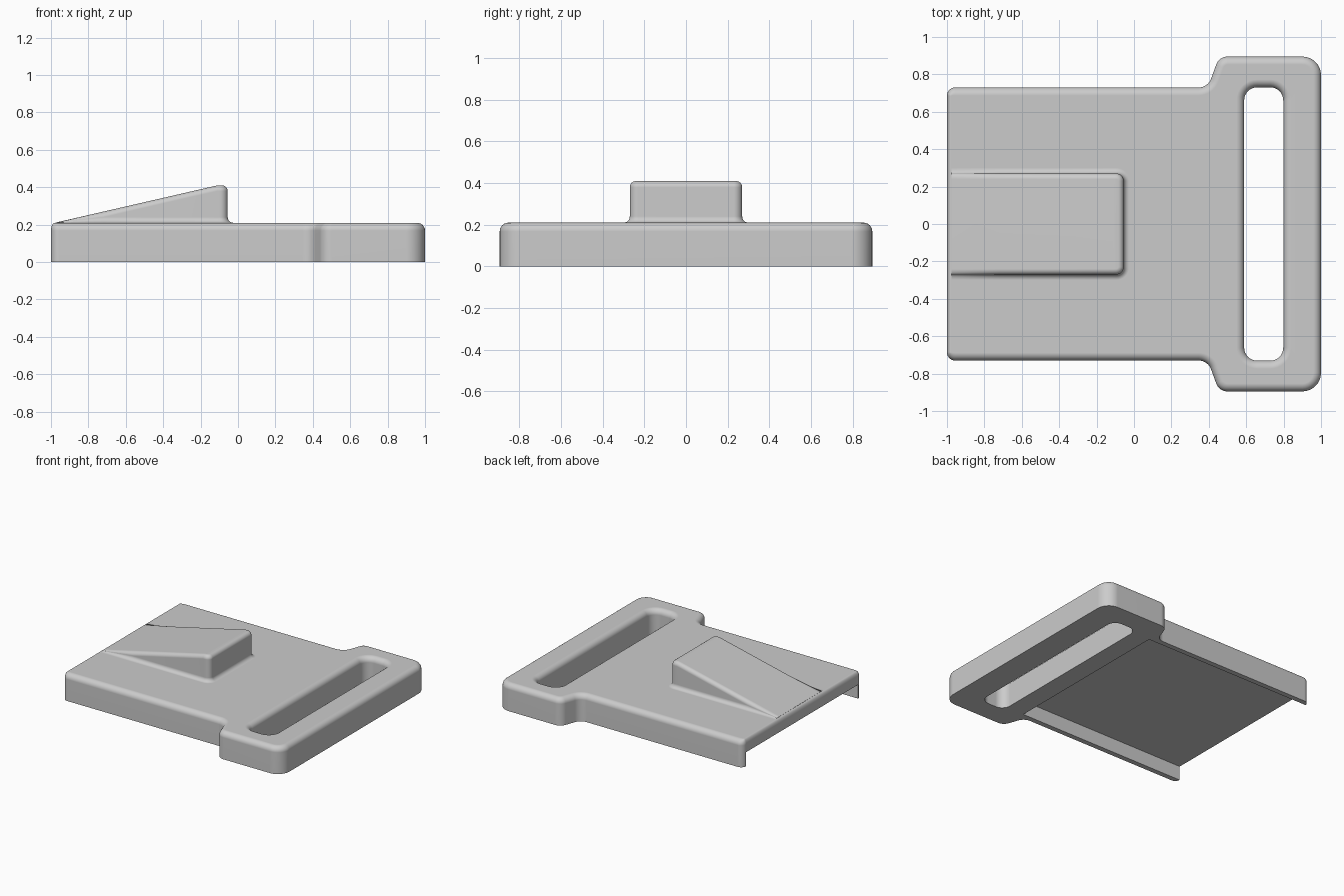
import bpy, bmesh, math
from mathutils import Vector

cube = bpy.data.objects.get("Cube")
if cube:
    bpy.data.objects.remove(cube)

grey = bpy.data.materials.new("light_grey_plastic")
grey.use_nodes = True
colour = (0.6, 0.6, 0.6, 1)
grey.diffuse_color = colour
grey.node_tree.nodes["Principled BSDF"].inputs["Base Color"].default_value = colour

TOP = 0.21
FILLET = 0.042
STEPS = 6


def rounded(corners, steps=8):
    """Outline from (x, y, radius) corners, counter-clockwise, with arcs."""
    out = []
    for i, (x, y, r) in enumerate(corners):
        p = Vector((x, y))
        a = (Vector(corners[i - 1][:2]) - p).normalized()
        b = (Vector(corners[(i + 1) % len(corners)][:2]) - p).normalized()
        half = a.angle(b) / 2
        centre = p + (a + b).normalized() * r / math.sin(half)
        start = p + a * r / math.tan(half) - centre
        turn = math.copysign(math.pi - 2 * half, b.cross(a))
        for k in range(steps + 1):
            t = turn * k / steps
            out.append(centre + Vector((start.x * math.cos(t) - start.y * math.sin(t),
                                        start.x * math.sin(t) + start.y * math.cos(t))))
    return out


def grow(outline, d, end_scale):
    """Offset an outline outward by d; the -x end may move less."""
    out = []
    for i, p in enumerate(outline):
        u = (p - outline[i - 1]).normalized()
        v = (outline[(i + 1) % len(outline)] - p).normalized()
        n = Vector((u.y + v.y, -u.x - v.x)).normalized()
        move = n * d / max(0.5, n.dot(Vector((u.y, -u.x))))
        if p.x < -0.9:
            move.x *= end_scale
        out.append(p + move)
    return out


def arc(d0, z0, r, first, last):
    """Fillet steps as (offset, z) pairs around a centre."""
    angles = [math.radians(first + (last - first) * k / STEPS) for k in range(STEPS + 1)]
    return [(d0 + r * math.cos(t), z0 + r * math.sin(t)) for t in angles]


def loft(name, outline, levels, end_scale=1.0):
    """Solid skinned through offset copies of the outline."""
    bm = bmesh.new()
    rings = [[bm.verts.new((p.x, p.y, z)) for p in grow(outline, d, end_scale)]
             for d, z in levels]
    n = len(outline)
    for low, high in zip(rings, rings[1:]):
        for i in range(n):
            j = (i + 1) % n
            bm.faces.new((low[i], low[j], high[j], high[i]))
    bm.faces.new(rings[0][::-1])
    bm.faces.new(rings[-1])
    bmesh.ops.recalc_face_normals(bm, faces=bm.faces)
    mesh = bpy.data.meshes.new(name)
    bm.to_mesh(mesh)
    bm.free()
    mesh.materials.append(grey)
    obj = bpy.data.objects.new(name, mesh)
    bpy.context.collection.objects.link(obj)
    return obj


def activate(obj):
    bpy.ops.object.select_all(action='DESELECT')
    obj.select_set(True)
    bpy.context.view_layer.objects.active = obj


def combine(target, tool, operation):
    mod = target.modifiers.new(operation, 'BOOLEAN')
    mod.operation = operation
    mod.solver = 'EXACT'
    mod.object = tool
    activate(target)
    bpy.ops.object.modifier_apply(modifier=mod.name)
    bpy.data.objects.remove(tool)


def rectangle(x0, x1, y, r):
    return rounded([(x0, -y, r), (x1, -y, r), (x1, y, r), (x0, y, r)])


# Plate with a wider strap end, mirrored about y
side = [(-1, -0.73, 0.044), (0.395, -0.73, 0.07), (0.455, -0.895, 0.065), (1, -0.895, 0.1)]
plate_outline = rounded(side + [(x, -y, r) for x, y, r in reversed(side)])
plate = loft("buckle_plate", plate_outline,
             [(0, 0)] + arc(-FILLET, TOP - FILLET, FILLET, 0, 90), end_scale=0.5)

# Strap slot with a flared top edge
slot = loft("slot_cutter", rectangle(0.589, 0.798, 0.731, 0.07),
            [(0, -0.1)] + arc(FILLET, TOP - FILLET, FILLET, 180, 90) + [(FILLET, TOP + 0.1)])
combine(plate, slot, 'DIFFERENCE')

# Open channel under the plate
channel_outline = [Vector(p) for p in ((-1.2, -0.69), (0.44, -0.69), (0.44, 0.69), (-1.2, 0.69))]
channel = loft("channel_cutter", channel_outline, [(0, -0.1), (0, 0.11)])
combine(plate, channel, 'DIFFERENCE')

# Ramp catch: block with filleted base and rounded top, sheared into a slope
R, PEAK = 0.03, 0.41
RAMP_START, RAMP_END = -0.98, -0.11
RISE = (PEAK - TOP) / (RAMP_END - RAMP_START)
ramp = loft("ramp_catch", rectangle(-1.1, -0.055, 0.27, 0.04),
            [(R, TOP - 0.03)] + arc(R, TOP + R, R, 270, 180) + arc(-R, PEAK - R, R, 0, 90))
bm = bmesh.new()
bm.from_mesh(ramp.data)


def slice_at(x, clear):
    """Cut the ramp across x, optionally removing the low side."""
    parts = bm.verts[:] + bm.edges[:] + bm.faces[:]
    cut = bmesh.ops.bisect_plane(bm, geom=parts, plane_co=(x, 0, 0),
                                 plane_no=(1, 0, 0), clear_inner=clear)
    return [e for e in cut["geom_cut"] if isinstance(e, bmesh.types.BMEdge)]


rim = slice_at(RAMP_START + 0.005, True)
bmesh.ops.contextual_create(bm, geom=rim)
for x in (RAMP_START + 2 * R / RISE, RAMP_END):
    slice_at(x, False)
for v in bm.verts:
    height = min(PEAK - TOP, RISE * (v.co.x - RAMP_START))
    scale = min(1, height / (2 * R))
    if v.co.z > TOP + R + 0.01:
        v.co.z = TOP + height - scale * (PEAK - v.co.z)
    elif v.co.z > TOP:
        v.co.z = TOP + scale * (v.co.z - TOP)
bmesh.ops.recalc_face_normals(bm, faces=bm.faces)
bm.to_mesh(ramp.data)
bm.free()
combine(plate, ramp, 'UNION')

# Smooth fillets, with flat faces kept flat
activate(plate)
bpy.ops.object.shade_smooth_by_angle(angle=math.radians(30))
weighted = plate.modifiers.new("flat_faces", 'WEIGHTED_NORMAL')
weighted.keep_sharp = True
